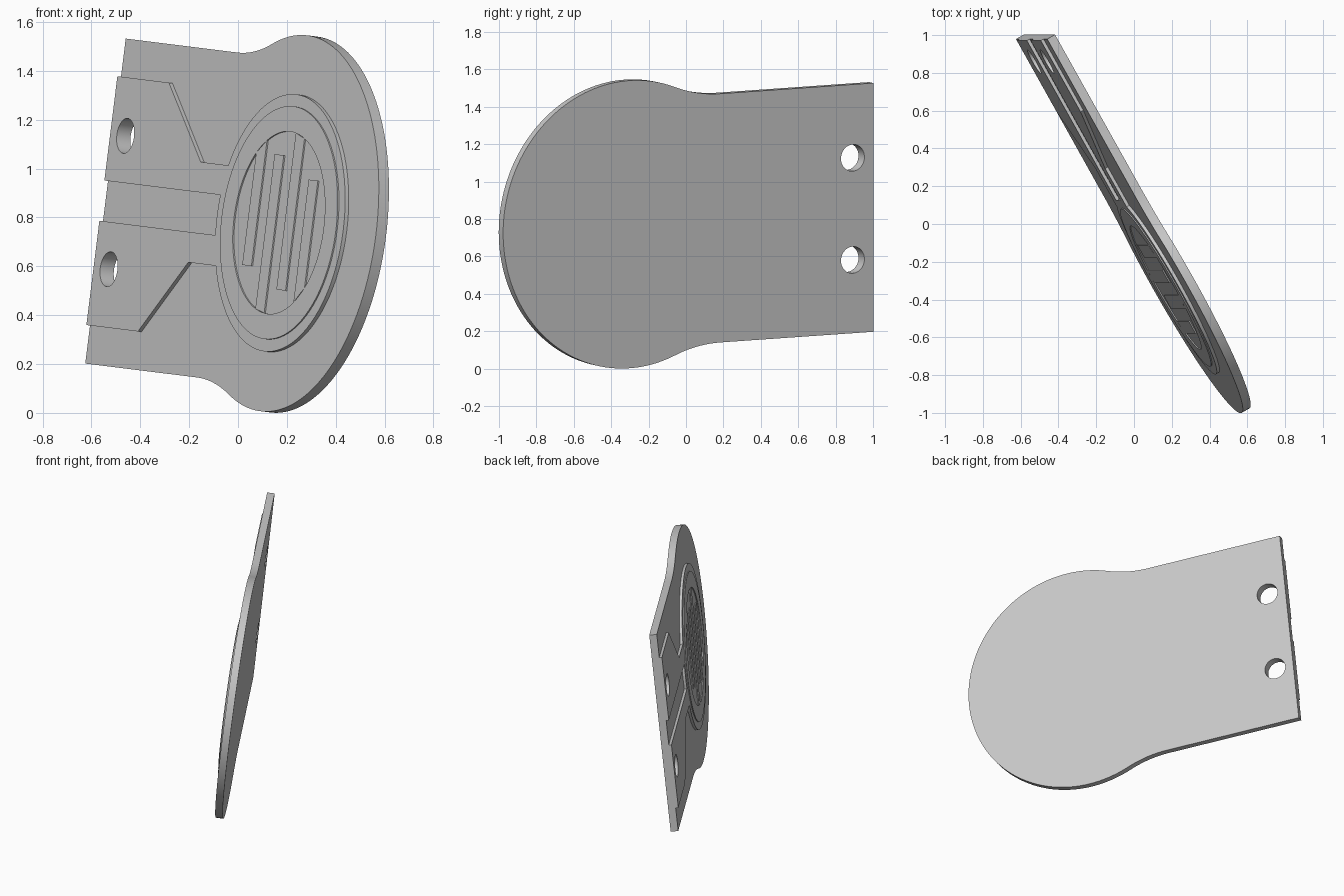
import bpy, bmesh
from math import pi, sin, cos, asin, atan2, sqrt, radians
from mathutils import Matrix, Vector

if "Cube" in bpy.data.objects:
    bpy.data.objects.remove(bpy.data.objects["Cube"])

# Tilted frame: u runs along the plate, v across it, n towards the plain back
v = Vector((0.1236, 0, 0.9925)).normalized()
u = Vector((-0.485, 0.868, 0.0605))
u = (u - v * u.dot(v)).normalized()
frame = Matrix((u, v, u.cross(v))).transposed().to_4x4()
frame.translation = (0.187, -0.326, 0.776)

grey = bpy.data.materials.new("plain grey")
grey.use_nodes = True
colour = (0.58, 0.58, 0.58, 1)
grey.diffuse_color = colour
grey.node_tree.nodes["Principled BSDF"].inputs["Base Color"].default_value = colour


def arc(radius, start, end, steps=64, centre=(0, 0)):
    angles = [start + (end - start) * i / steps for i in range(steps + 1)]
    return [(centre[0] + radius * cos(a), centre[1] + radius * sin(a)) for a in angles]


def circle(radius, centre=(0, 0), steps=96):
    return arc(radius, 0, 2 * pi, steps, centre)[:-1]


def mirrored(points):
    return [(a, -b) for a, b in reversed(points)]


def prism(name, outline, low, high):
    """Extrude a flat outline between two depths in the tilted frame."""
    bm = bmesh.new()
    face = bm.faces.new([bm.verts.new((a, b, low)) for a, b in outline])
    top = bmesh.ops.extrude_face_region(bm, geom=[face])["geom"]
    moved = [g for g in top if isinstance(g, bmesh.types.BMVert)]
    bmesh.ops.translate(bm, verts=moved, vec=(0, 0, high - low))
    bmesh.ops.recalc_face_normals(bm, faces=bm.faces)
    mesh = bpy.data.meshes.new(name)
    bm.to_mesh(mesh)
    bm.free()
    mesh.materials.append(grey)
    obj = bpy.data.objects.new(name, mesh)
    obj.matrix_world = frame
    bpy.context.collection.objects.link(obj)
    return obj


def select_only(obj):
    bpy.ops.object.select_all(action="DESELECT")
    obj.select_set(True)
    bpy.context.view_layer.objects.active = obj


def cut(obj, outline):
    """Cut an outline straight through an object."""
    cutter = prism("cutter", outline, -0.2, 0.2)
    cutter.hide_render = True
    mod = obj.modifiers.new("cut", "BOOLEAN")
    mod.operation = "DIFFERENCE"
    mod.solver = "EXACT"
    mod.object = cutter
    select_only(obj)
    bpy.ops.object.modifier_apply(modifier=mod.name)
    bpy.data.objects.remove(cutter)


# Main plate: round head blended by fillets into a straight tail
END, HALF, HEAD, NECK, THICK = 1.498, 0.67, 0.775, 0.56, 0.048
fillet = (NECK**2 + HALF**2 - HEAD**2) / (2 * (HEAD - HALF))
blend = atan2(HALF + fillet, NECK)
neck = arc(fillet, 1.5 * pi, blend + pi, 16, (NECK, HALF + fillet))
side = [(END, HALF)] + neck
head = arc(HEAD, blend, 2 * pi - blend, 96)[1:-1]
plate = prism("plate", side + head + mirrored(side), 0, THICK)

# Raised panel: disc with two flared arms and a slot between them
DISC, ARM, SLOT, RAISE = 0.53, 0.207, 0.083, 0.017
turn, notch = asin(ARM / DISC), asin(SLOT / DISC)
flare = [(END, 0.513), (1.065, 0.513), (0.72, ARM)]
panel_outline = (flare + arc(DISC, turn, 2 * pi - turn, 80) + mirrored(flare)
                 + [(END, -SLOT)] + arc(DISC, -notch, notch, 8) + [(END, SLOT)])
panel = prism("raised_panel", panel_outline, -RAISE, 0.002)

# Two bolt holes through the tail
for hole_side in (1, -1):
    hole = circle(0.072, (1.37, 0.275 * hole_side), 48)
    cut(plate, hole)
    cut(panel, hole)

# Thin raised ring on the disc
RING, DISH, TOP = 0.48, 0.376, -RAISE - 0.006
ring = prism("ring", circle(RING), TOP, -RAISE + 0.002)
cut(ring, circle(DISH))

# Four bars inside the ring, joined to it at alternating ends
for i, reach in enumerate((0.19, 0.276, 0.273, 0.19)):
    flip = 1 if i % 2 == 0 else -1
    a = 0.1825 - 0.154 * i
    b = a + 0.077
    outline = [(a, -reach * flip), (b, -reach * flip),
               (b, flip * sqrt(DISH**2 - b * b)), (a, flip * sqrt(DISH**2 - a * a))]
    prism(f"bar_{i + 1}", outline, TOP, -RAISE + 0.002)

for obj in (plate, panel, ring):
    select_only(obj)
    bpy.ops.object.shade_smooth_by_angle(angle=radians(30))
